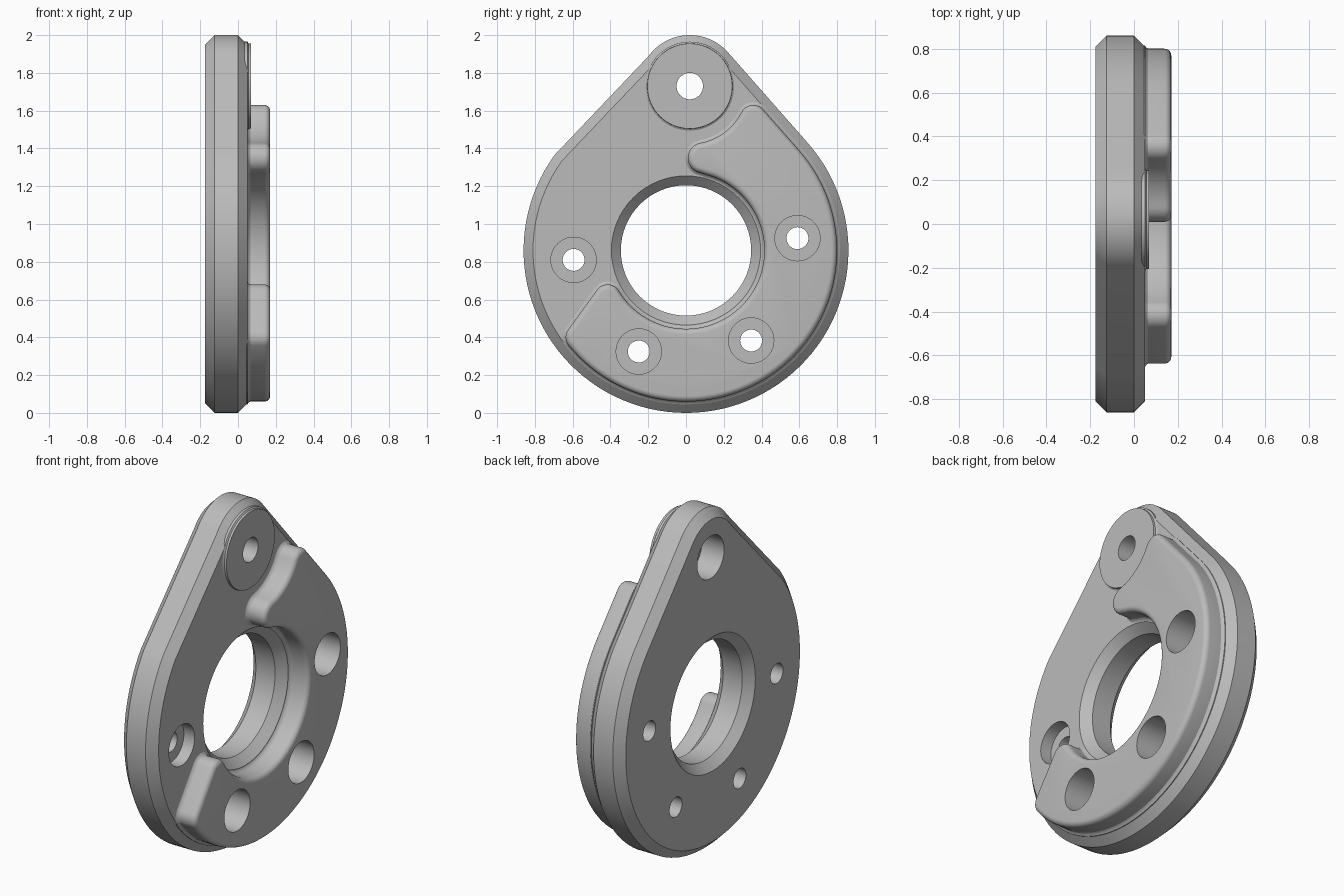
import bpy
import bmesh
from math import cos, sin, radians, pi

if "Cube" in bpy.data.objects:
    bpy.data.objects.remove(bpy.data.objects["Cube"])

steel = bpy.data.materials.new("plain grey")
steel.use_nodes = True
steel.diffuse_color = (0.5, 0.5, 0.5, 1)
steel.node_tree.nodes["Principled BSDF"].inputs["Base Color"].default_value = (0.5, 0.5, 0.5, 1)

BORE = (0, 0.86)        # centres as (y, z)
LUG = (0.02, 1.73)
SCREWS = [(-0.595, 0.81), (0.59, 0.925), (0.345, 0.383), (-0.25, 0.325)]


def arc(centre, r, start, end, n):
    """Points on an arc in the y-z plane, angles in degrees."""
    angles = [radians(start + (end - start) * i / n) for i in range(n + 1)]
    return [(centre[0] + r * cos(a), centre[1] + r * sin(a)) for a in angles]


def circle(centre, r, n=64):
    return arc(centre, r, 0, 360, n)[:-1]


def loft(name, layers):
    """Closed solid through (x, ring) layers."""
    bm = bmesh.new()
    rings = [[bm.verts.new((x, y, z)) for y, z in ring] for x, ring in layers]
    bm.faces.new(rings[0])
    bm.faces.new(rings[-1])
    n = len(rings[0])
    for a, b in zip(rings, rings[1:]):
        for i in range(n):
            j = (i + 1) % n
            bm.faces.new((a[i], a[j], b[j], b[i]))
    bmesh.ops.recalc_face_normals(bm, faces=bm.faces)
    mesh = bpy.data.meshes.new(name)
    bm.to_mesh(mesh)
    bm.free()
    mesh.materials.append(steel)
    obj = bpy.data.objects.new(name, mesh)
    bpy.context.collection.objects.link(obj)
    return obj


def turned(name, centre, profile, n=64):
    """Round solid from (x, radius) steps."""
    return loft(name, [(x, circle(centre, r, n)) for x, r in profile])


def plate_outline(o):
    """Teardrop around the large and small end circles, grown by o."""
    return arc(BORE, 0.86 + o, 141.4 - 5.4 + 8, 401.4, 80) + arc(LUG, 0.27 + o, 41.4, 144, 28)


def pad_outline(o):
    """Crescent made of tangent arcs, grown by o."""
    return (arc(BORE, 0.80 + o, 219, 401.4, 64)
            + arc((0.356, 1.56), 0.07 + o, 41.4, 153.2, 12)
            + arc(LUG, 0.306 - o, -26.8, -79.6, 14)[1:]
            + arc((0.09, 1.35), 0.08 + o, 100.4, 259.6, 18)[1:]
            + arc(BORE, 0.415 - o, 79.6, -148.9, 64)[1:]
            + arc((-0.415, 0.61), 0.07 + o, 31.1, 144.1, 12)[1:]
            + arc((-0.567, 0.40), 0.07 + o, 144.1, 219, 9)[:-1])


# Main plate with chamfers on both faces
plate = loft("base_plate", [(-0.175, plate_outline(-0.05)), (-0.125, plate_outline(0)),
                            (0, plate_outline(0)), (0.05, plate_outline(-0.05))])

# Raised crescent pad: small foot fillet, upright wall, rounded top edge
layers = [(0.04, pad_outline(0.015)), (0.05, pad_outline(0.015)),
          (0.055, pad_outline(0.006)), (0.065, pad_outline(0))]
for i in range(7):
    a = i / 6 * pi / 2
    layers.append((0.14 + 0.03 * sin(a), pad_outline(0.03 * (cos(a) - 1))))
pad = loft("raised_pad", layers)

# Low round boss at the lug
boss = turned("lug_boss", LUG, [(0.03, 0.235), (0.05, 0.235), (0.056, 0.226), (0.068, 0.225)])

# Cutters: chamfered bore, stepped lug hole, counterbored screw holes
bore = turned("bore_cutter", BORE, [(-0.195, 0.415), (-0.125, 0.345), (0, 0.345), (0.07, 0.415)])
lug_hole = turned("lug_hole_cutter", LUG, [(-0.3, 0.125), (-0.03, 0.125), (-0.03, 0.07), (0.3, 0.07)], 48)
screw_holes = [turned("screw_hole_cutter", c, [(-0.3, 0.058), (-0.02, 0.058), (-0.02, 0.12), (0.3, 0.12)], 40)
               for c in SCREWS]


def cut(obj, cutters):
    bpy.context.view_layer.objects.active = obj
    for cutter in cutters:
        mod = obj.modifiers.new("hole", 'BOOLEAN')
        mod.operation = 'DIFFERENCE'
        mod.solver = 'EXACT'
        mod.object = cutter
        bpy.ops.object.modifier_apply(modifier=mod.name)


cut(plate, [bore, lug_hole] + screw_holes)
cut(pad, screw_holes[1:])
cut(boss, [lug_hole])
for cutter in [bore, lug_hole] + screw_holes:
    bpy.data.objects.remove(cutter)

# Smooth curved walls, keep crisp edges
bpy.ops.object.select_all(action='DESELECT')
for obj in (plate, pad, boss):
    obj.select_set(True)
bpy.context.view_layer.objects.active = plate
bpy.ops.object.shade_smooth_by_angle(angle=radians(30))
